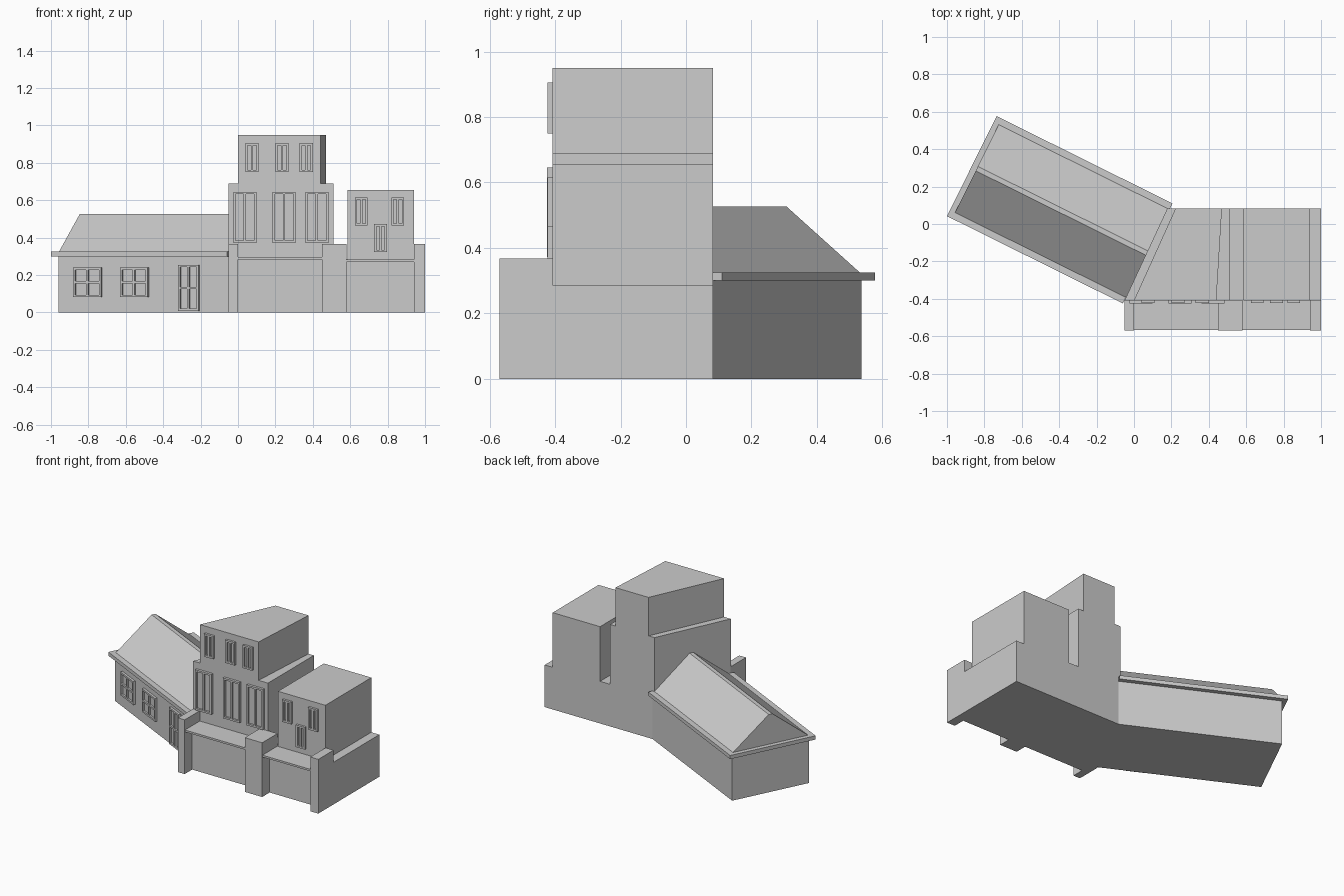
import bpy, bmesh, math
from mathutils import Matrix, Vector

cube = bpy.data.objects.get("Cube")
if cube:
    bpy.data.objects.remove(cube, do_unlink=True)

grey = bpy.data.materials.new("plain grey")
grey.use_nodes = True
GREY = (0.6, 0.6, 0.6, 1)
grey.diffuse_color = GREY
grey.node_tree.nodes["Principled BSDF"].inputs["Base Color"].default_value = GREY


def finish(name, bm, matrix=Matrix()):
    bmesh.ops.recalc_face_normals(bm, faces=bm.faces)
    bm.transform(matrix)
    mesh = bpy.data.meshes.new(name)
    bm.to_mesh(mesh)
    bm.free()
    mesh.materials.append(grey)
    obj = bpy.data.objects.new(name, mesh)
    bpy.context.collection.objects.link(obj)
    return obj


def extrude_outline(name, points, offset, matrix=Matrix()):
    """Extrude a closed outline along an offset vector."""
    bm = bmesh.new()
    face = bm.faces.new([bm.verts.new(p) for p in points])
    new = bmesh.ops.extrude_face_region(bm, geom=[face])["geom"]
    bmesh.ops.translate(bm, vec=offset, verts=[g for g in new if isinstance(g, bmesh.types.BMVert)])
    return finish(name, bm, matrix)


def prism(name, footprint, z0, z1):
    return extrude_outline(name, [(x, y, z0) for x, y in footprint], (0, 0, z1 - z0))


def add_box(bm, x0, x1, y0, y1, z0, z1):
    size = Matrix.Diagonal((x1 - x0, y1 - y0, z1 - z0, 1))
    mid = Matrix.Translation(((x0 + x1) / 2, (y0 + y1) / 2, (z0 + z1) / 2))
    bmesh.ops.create_cube(bm, size=1, matrix=mid @ size)


def box(name, x0, x1, y0, y1, z0, z1, matrix=Matrix()):
    bm = bmesh.new()
    add_box(bm, x0, x1, y0, y1, z0, z1)
    return finish(name, bm, matrix)


def window(name, x0, x1, z0, z1, wall, cols=2, rows=1, depth=0.015, bar=0.012, matrix=Matrix()):
    """Raised frame with mullions on a wall facing -y."""
    bm = bmesh.new()
    front, back = wall - depth, wall + 0.003
    add_box(bm, x0, x1, wall - 0.004, back, z0, z1)
    for i in range(cols + 1):
        x = x0 + (x1 - x0 - bar) * i / cols
        add_box(bm, x, x + bar, front, back, z0, z1)
    for j in range(rows + 1):
        z = z0 + (z1 - z0 - bar) * j / rows
        add_box(bm, x0, x1, front, back, z, z + bar)
    return finish(name, bm, matrix)


FRONT, BACK, STREET = -0.408, 0.083, -0.57

# Main block: low base, stepped tall tower, short tower
prism("main_base", [(-0.05, FRONT), (1, FRONT), (1, BACK), (0.178, BACK)], 0, 0.285)
prism("tower_lower", [(-0.05, FRONT), (0.51, FRONT), (0.51, BACK), (0.178, BACK)], 0.28, 0.69)
prism("tower_upper", [(0, FRONT), (0.44, FRONT), (0.47, BACK), (0.222, BACK)], 0.68, 0.95)
box("short_tower", 0.585, 0.94, FRONT, BACK, 0.28, 0.655)

# Street front: pillars, recessed shop walls and flat canopies
for side, x0, x1 in (("left", -0.05, 0), ("middle", 0.45, 0.58), ("right", 0.94, 1)):
    box(side + "_pillar", x0, x1, STREET, FRONT + 0.002, 0, 0.367)
for side, x0, x1, top in (("left", 0, 0.45, 0.297), ("right", 0.58, 0.94, 0.282)):
    box(side + "_shop_wall", x0, x1, -0.49, FRONT + 0.002, 0, top - 0.005)
    box(side + "_canopy", x0, x1, STREET + 0.003, FRONT + 0.002, top - 0.013, top)

# Tower windows
for i, x in enumerate((0.04, 0.2, 0.33)):
    window(f"upper_window_{i}", x, x + 0.07, 0.75, 0.905, FRONT)
for i, x in enumerate((-0.025, 0.185, 0.36)):
    window(f"tall_window_{i}", x, x + 0.123, 0.372, 0.645, FRONT, depth=0.017)
for i, (x, z) in enumerate(((0.625, 0.465), (0.82, 0.465), (0.728, 0.322))):
    window(f"short_tower_window_{i}", x, x + 0.068, z, z + 0.15, FRONT)

# Angled wing, built along its own axes: x along the ridge, y across
wing = Matrix.Translation((-1, 0.042, 0)) @ Matrix.Rotation(math.radians(-26.4), 4, "Z")
LENGTH, WIDTH, INSET = 1.05, 0.597, 0.03
box("wing_walls", INSET, LENGTH, INSET, WIDTH - INSET, 0, 0.305, wing)
box("wing_eaves", 0, LENGTH, 0, WIDTH, 0.3, 0.325, wing)
gable = [(INSET, y, z) for y, z in ((INSET, 0.32), (WIDTH - INSET, 0.32),
                                    (WIDTH / 2 + 0.013, 0.526), (WIDTH / 2 - 0.013, 0.526))]
extrude_outline("wing_roof", gable, (LENGTH - INSET, 0, 0), wing)
for i, x in enumerate((0.125, 0.404)):
    window(f"wing_window_{i}", x, x + 0.165, 0.082, 0.24, INSET, rows=2, matrix=wing)
window("wing_door", 0.75, 0.873, 0.008, 0.255, INSET, rows=2, matrix=wing)
